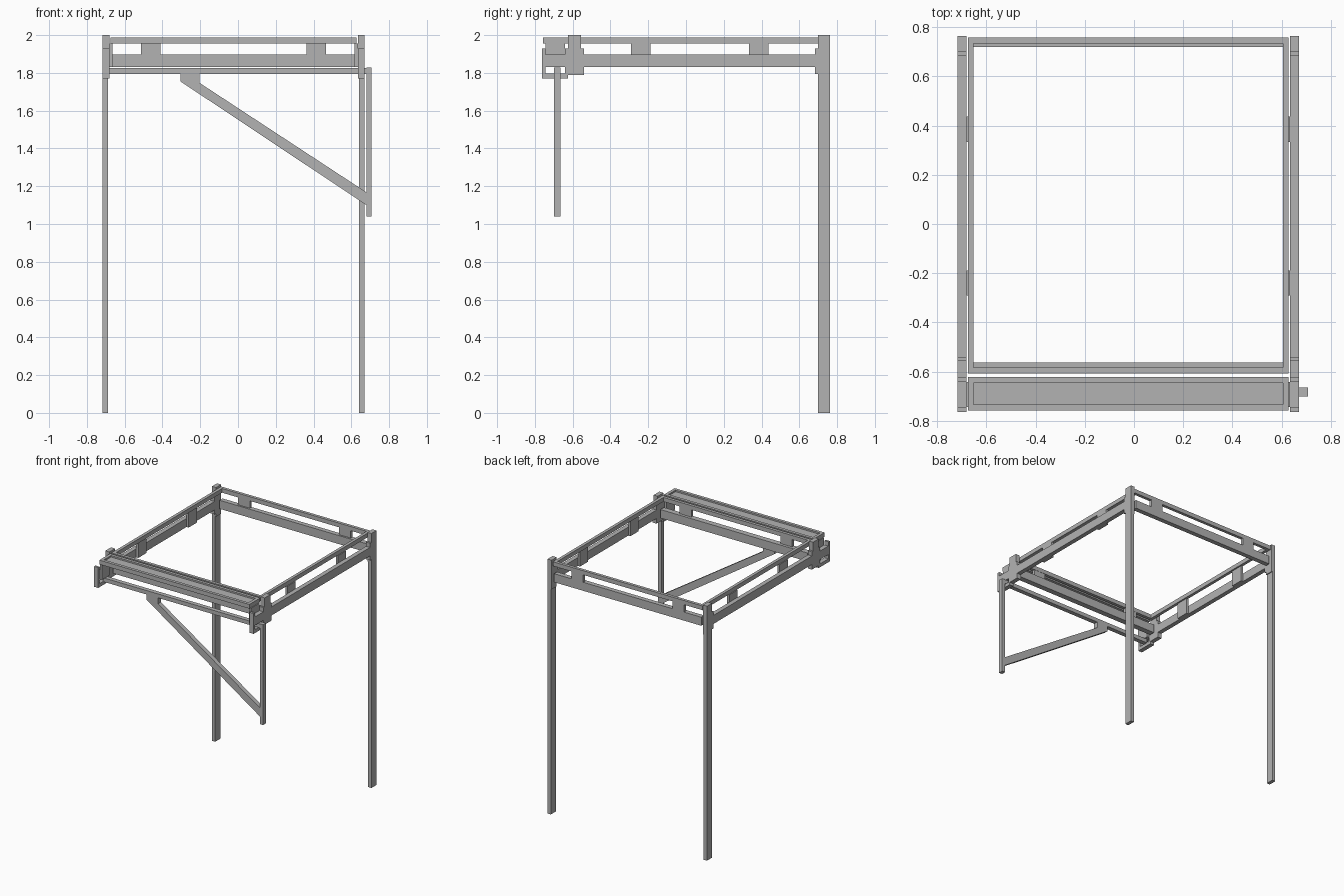
import bpy
import bmesh

cube = bpy.data.objects.get("Cube")
if cube:
    bpy.data.objects.remove(cube, do_unlink=True)

grey = bpy.data.materials.new("plain_grey")
grey.use_nodes = True
grey.diffuse_color = (0.45, 0.45, 0.45, 1)
grey.node_tree.nodes["Principled BSDF"].inputs["Base Color"].default_value = grey.diffuse_color

CX = -0.0235                 # centre line of the frame
OUT, INN = 0.693, 0.658      # outer and inner faces of the side boards
BAR_Y = (-0.70, -0.665)      # depth of the front bar, post and brace
RAIL_Z = (1.83, 1.897)
RING_Z = (1.955, 1.988)
GAP_Z = (RAIL_Z[1], RING_Z[0])


def finish(name, bm):
    bmesh.ops.recalc_face_normals(bm, faces=bm.faces)
    mesh = bpy.data.meshes.new(name)
    bm.to_mesh(mesh)
    bm.free()
    mesh.materials.append(grey)
    obj = bpy.data.objects.new(name, mesh)
    bpy.context.collection.objects.link(obj)
    return obj


def box(name, x, y, z):
    bm = bmesh.new()
    bmesh.ops.create_cube(bm, size=1)
    for v in bm.verts:
        v.co = [(min(r) + max(r)) / 2 + c * abs(r[1] - r[0]) for c, r in zip(v.co, (x, y, z))]
    return finish(name, bm)


def extrude(name, points, offset):
    bm = bmesh.new()
    face = bm.faces.new([bm.verts.new(p) for p in points])
    result = bmesh.ops.extrude_face_region(bm, geom=[face])
    verts = [e for e in result["geom"] if isinstance(e, bmesh.types.BMVert)]
    bmesh.ops.translate(bm, verts=verts, vec=offset)
    return finish(name, bm)


def ring(name, x, y, z, w):
    """Rectangular frame of width w, open in the middle."""
    bm = bmesh.new()

    def loop(inset, h):
        return [bm.verts.new(p + (h,)) for p in (
            (x[0] + inset, y[0] + inset), (x[1] - inset, y[0] + inset),
            (x[1] - inset, y[1] - inset), (x[0] + inset, y[1] - inset))]

    loops = [loop(0, z[0]), loop(0, z[1]), loop(w, z[1]), loop(w, z[0])]
    for a, b in zip(loops, loops[1:] + loops[:1]):
        for i in range(4):
            j = (i + 1) % 4
            bm.faces.new((a[i], a[j], b[j], b[i]))
    return finish(name, bm)


# Side assemblies, mirrored about the frame centre
for s, side in ((1, "left"), (-1, "right")):
    def span(a, b):
        return (CX + s * a, CX + s * b)

    board = span(INN, OUT)
    box(side + "_rear_leg", span(0.665, OUT), (0.70, 0.763), (0, 1.80))
    box(side + "_rear_leg_head", board, (0.70, 0.763), (1.77, 2))
    box(side + "_rear_leg_cheek", board, (0.683, 0.70), (1.795, 1.93))
    box(side + "_side_rail", board, (-0.763, 0.70), RAIL_Z)
    box(side + "_front_upright", board, (-0.625, -0.555), (1.79, 2))
    box(side + "_front_cheek", board, (-0.64, -0.54), (1.79, 1.93))
    box(side + "_front_end_cheek", board, (-0.763, -0.745), (1.83, 1.93))
    # Bracket that holds the sliding front bar
    profile = [(-0.763, 1.83), (-0.763, 1.77), (-0.625, 1.77), (-0.625, 1.83),
               (-0.64, 1.83), (-0.64, 1.797), (-0.745, 1.797), (-0.745, 1.83)]
    extrude(side + "_bar_bracket", [(board[0], y, z) for y, z in profile],
            (board[1] - board[0], 0, 0))
    # Spacers carrying the top frame and the tray
    for name, y in (("rear", 0.385), ("middle", -0.24), ("tray", -0.692)):
        box(side + "_" + name + "_spacer", span(0.64, INN),
            (y - 0.051, y + 0.051), (RAIL_Z[0], RING_Z[0]))

# Cross rails with their spacers
across = (CX - 0.64, CX + 0.64)
for name, rail_y, spacer_y in (("rear", (0.72, 0.757), (0.734, 0.757)),
                               ("front", (-0.607, -0.563), (-0.607, -0.585))):
    box(name + "_rail", across, rail_y, RAIL_Z)
    for s in (-1, 1):
        x = CX + s * 0.438
        box(name + "_rail_spacer", (x - 0.051, x + 0.051), spacer_y, GAP_Z)

# Open top frame and the narrow tray in front of it
full = (CX - 0.652, CX + 0.652)
ring("top_frame", full, (-0.607, 0.757), RING_Z, 0.024)
ring("tray_rim", full, (-0.757, -0.622), RING_Z, 0.024)
box("tray_panel", (full[0] + 0.024, full[1] - 0.024), (-0.733, -0.646), (1.958, 1.976))

# Sliding bar, hanging post and diagonal brace
box("front_bar", (-0.685, 0.68), BAR_Y, (1.795, 1.826))
box("hanging_post", (0.68, 0.708), BAR_Y, (1.04, 1.828))
outline = [(-0.305, 1.795), (-0.305, 1.755), (0.68, 1.10),
           (0.68, 1.168), (-0.205, 1.748), (-0.205, 1.795)]
extrude("diagonal_brace", [(x, BAR_Y[0], z) for x, z in outline],
        (0, BAR_Y[1] - BAR_Y[0], 0))
